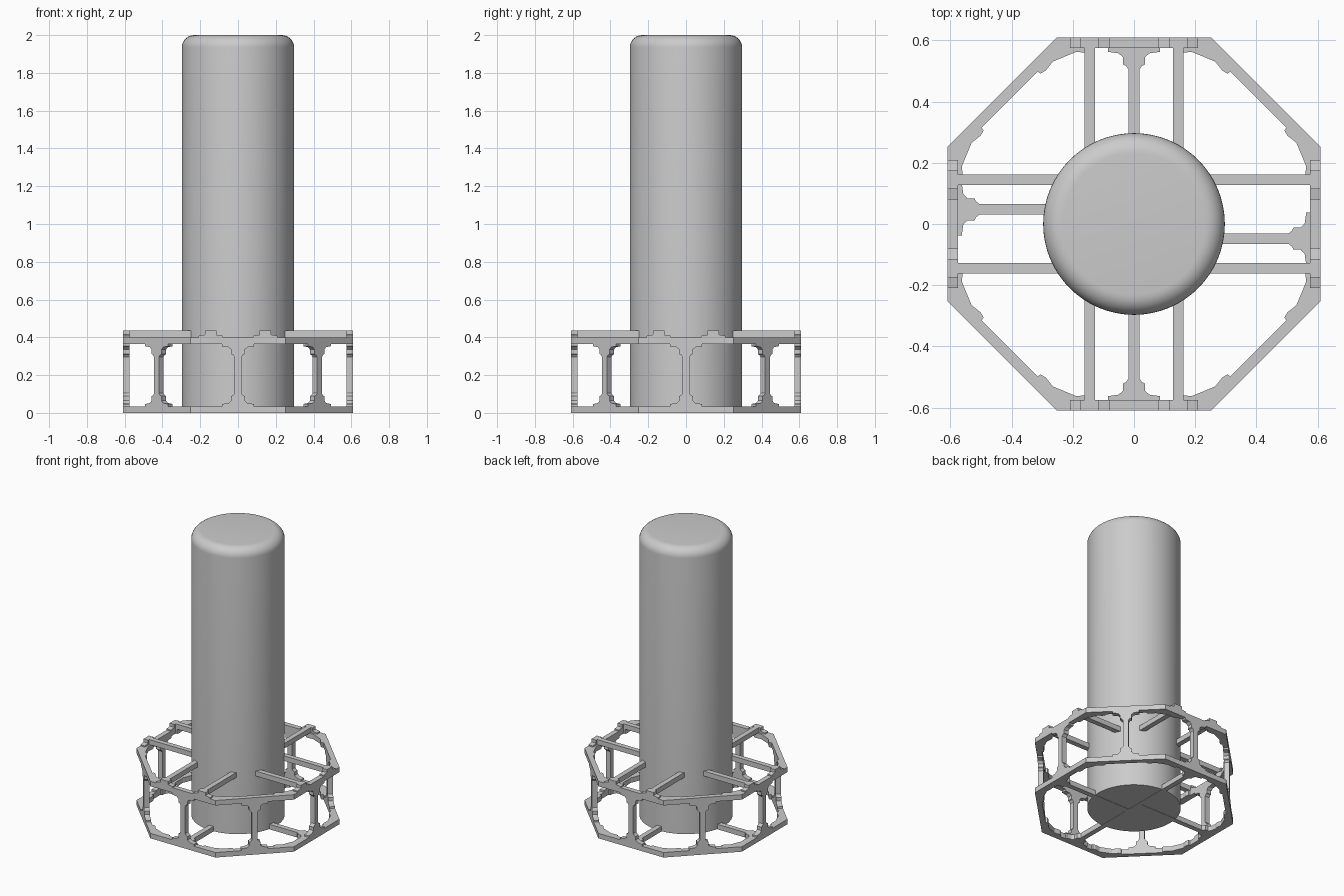
import bpy, bmesh, math
from mathutils import Matrix

if "Cube" in bpy.data.objects:
    bpy.data.objects.remove(bpy.data.objects["Cube"])

R = 0.61       # distance from centre to outer ring faces
T = 0.035      # square tube thickness
H = 0.40       # top of the upper ring


def prism(name, pts, depth, matrix=Matrix()):
    """Extrude a flat outline (local xy) upward by depth, then place it."""
    bm = bmesh.new()
    face = bm.faces.new([bm.verts.new((x, y, 0)) for x, y in pts])
    ext = bmesh.ops.extrude_face_region(bm, geom=[face])
    verts = [v for v in ext["geom"] if isinstance(v, bmesh.types.BMVert)]
    bmesh.ops.translate(bm, verts=verts, vec=(0, 0, depth))
    bm.transform(matrix)
    bmesh.ops.recalc_face_normals(bm, faces=bm.faces)
    return finish(name, bm)


def finish(name, bm):
    mesh = bpy.data.meshes.new(name)
    bm.to_mesh(mesh)
    bm.free()
    obj = bpy.data.objects.new(name, mesh)
    bpy.context.collection.objects.link(obj)
    return obj


def turn(deg):
    return Matrix.Rotation(math.radians(deg), 4, 'Z')


def octagon(apothem):
    r = apothem / math.cos(math.pi / 8)
    return [(r * math.cos(math.pi / 8 + k * math.pi / 4),
             r * math.sin(math.pi / 8 + k * math.pi / 4)) for k in range(8)]


def ring(name, z):
    bm = bmesh.new()
    loops = [[bm.verts.new((x, y, zz)) for x, y in octagon(a)]
             for a, zz in ((R, z), (R, z + T), (R - T, z + T), (R - T, z))]
    for j in range(4):
        a, b = loops[j], loops[(j + 1) % 4]
        for k in range(8):
            n = (k + 1) % 8
            bm.faces.new((a[k], a[n], b[n], b[k]))
    bmesh.ops.recalc_face_normals(bm, faces=bm.faces)
    return finish(name, bm)


# Tall tank: lathed profile with a rounded shoulder
profile = [(0, 0.002), (0.297, 0.002)]
profile += [(0.232 + 0.065 * math.cos(a), 1.935 + 0.065 * math.sin(a))
            for a in (i * math.pi / 16 for i in range(9))]
profile.append((0, 2.0))
bm = bmesh.new()
vs = [bm.verts.new((x, 0, z)) for x, z in profile]
edges = [bm.edges.new((vs[i], vs[i + 1])) for i in range(len(vs) - 1)]
bmesh.ops.spin(bm, geom=vs + edges, cent=(0, 0, 0), axis=(0, 0, 1),
               angle=2 * math.pi, steps=64)
bmesh.ops.remove_doubles(bm, verts=bm.verts, dist=1e-5)
bmesh.ops.recalc_face_normals(bm, faces=bm.faces)
tank = finish("tank", bm)
bpy.context.view_layer.objects.active = tank
tank.select_set(True)
bpy.ops.object.shade_smooth_by_angle(angle=math.radians(35))
tank.select_set(False)

# Octagonal rings
ring("lower_ring", 0)
ring("upper_ring", H - T)

# Flared bracket: (half width, distance from the mounting face)
flare = [(0.085, 0), (0.085, 0.012), (0.05, 0.017), (0.036, 0.03),
         (0.036, 0.054), (0.026, 0.058), (T / 2, 0.07)]

# Posts in the middle of every ring side, flared at both ends
lo, hi = T, H - T
right = [(w, lo + d) for w, d in flare] + [(w, hi - d) for w, d in reversed(flare)]
post = right + [(-w, z) for w, z in reversed(right)]
stand = Matrix.Translation((0, -R + T, 0)) @ Matrix.Rotation(math.pi / 2, 4, 'X')
for k in range(8):
    prism(f"post_{k}", post, T, turn(45 * k) @ stand)

# Floor spokes, flared where they meet the lower ring
for k, offset in enumerate((0, -0.048, 0, -0.048)):
    side = [(w, -R + T + d) for w, d in flare] + [(T / 2, 0)]
    spoke = side + [(-w, y) for w, y in reversed(side)]
    prism(f"floor_spoke_{k}", spoke, T,
          turn(90 * k) @ Matrix.Translation((offset, 0, 0)))

# Upper beams and the saddles that hold them on the ring
saddle = [(-0.065, 0), (0.065, 0), (0.065, 0.008), (0.03, 0.014),
          (0.03, T), (-0.03, T), (-0.03, 0.014), (-0.065, 0.008)]
for k in range(2):
    for s in (-1, 1):
        x = 0.145 * s
        prism(f"upper_beam_{k}_{s}", [(x - T / 2, -R), (x + T / 2, -R),
                                      (x + T / 2, R), (x - T / 2, R)], T,
              turn(90 * k) @ Matrix.Translation((0, 0, H)))
for k in range(4):
    for s in (-1, 1):
        prism(f"beam_saddle_{k}_{s}", saddle, T,
              turn(90 * k) @ Matrix.Translation((0.145 * s, 0, H)) @ stand)

# Corner gussets inside both rings
c = (R - T) / math.cos(math.pi / 8)
half = [(0.108, 0), (0.107, 0.011), (0.088, 0.016), (0.05, 0.012)]
cs, sn = math.cos(math.pi / 8), math.sin(math.pi / 8)
arm = [(c - t * sn - d * cs, t * cs - d * sn) for t, d in half]
gusset = [(c, 0)] + arm + [(x, -y) for x, y in reversed(arm)]
for level, z in (("lower", 0), ("upper", H - T)):
    for k in range(8):
        if k % 1 == 0:
            prism(f"{level}_corner_gusset_{k}", gusset, T,
                  turn(22.5 + 45 * k) @ Matrix.Translation((0, 0, z)))
